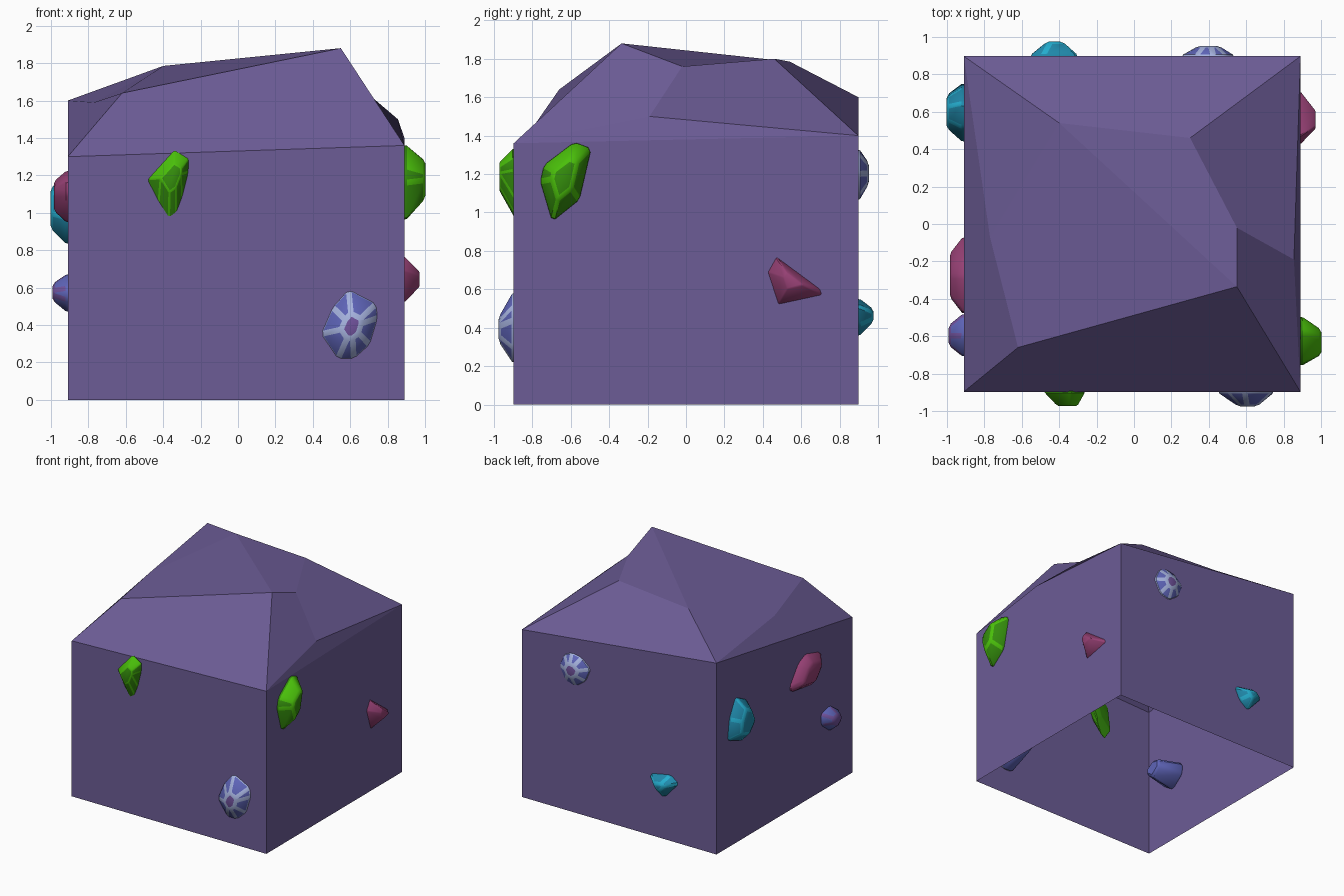
import bpy, bmesh, math
from mathutils import Vector

if "Cube" in bpy.data.objects:
    bpy.data.objects.remove(bpy.data.objects["Cube"])


def material(name, r, g, b):
    m = bpy.data.materials.new(name)
    lin = [((c / 255 + 0.055) / 1.055) ** 2.4 if c > 10 else c / 255 / 12.92 for c in (r, g, b)]
    m.diffuse_color = (*lin, 1)
    m.use_nodes = True
    m.node_tree.nodes["Principled BSDF"].inputs["Base Color"].default_value = m.diffuse_color
    return m


STONE = material("purple stone", 108, 92, 150)
GREEN = material("deep green", 52, 142, 12)
LIME = material("bright green", 74, 192, 10)
TEAL = material("teal", 32, 138, 172)
AQUA = material("bright teal", 36, 172, 205)
PINK = material("rose", 150, 64, 116)
SLATE = material("slate blue", 94, 100, 184)
PALE = material("pale blue", 165, 178, 222)
MAUVE = material("mauve", 112, 82, 156)

X0, X1, Y0, Y1 = -0.91, 0.89, -0.897, 0.897


def finish(name, bm, mats):
    me = bpy.data.meshes.new(name)
    bm.to_mesh(me)
    bm.free()
    for m in mats:
        me.materials.append(m)
    ob = bpy.data.objects.new(name, me)
    bpy.context.collection.objects.link(ob)
    return ob


# rock block: open-bottomed walls under an irregular faceted top
def rock():
    pts = {
        "a": (X0, Y0, 0), "b": (X1, Y0, 0), "c": (X1, Y1, 0), "d": (X0, Y1, 0),
        "e": (X0, Y0, 1.30), "f": (X1, Y0, 1.36), "g": (X1, Y1, 1.40), "h": (X0, Y1, 1.60),
        "A": (-0.40, 0.54, 1.785), "B": (0.30, 0.46, 1.80), "C": (0.55, -0.02, 1.76),
        "D": (0.55, -0.335, 1.88), "E": (-0.62, -0.66, 1.64), "F": (0.855, -0.19, 1.50),
        "G": (-0.77, -0.07, 1.59),
    }
    bm = bmesh.new()
    v = {k: bm.verts.new(p) for k, p in pts.items()}
    walls = ["abfe", "bcgf", "cdhg", "daeh"]
    top = ["efDE", "fFCD", "fgF", "gBCF", "ghAB", "hGA", "heEG", "ADCB", "AGED"]
    for s in walls + top:
        bm.faces.new([v[k] for k in s])
    bmesh.ops.recalc_face_normals(bm, faces=bm.faces)
    bm.faces.ensure_lookup_table()
    if bm.faces[0].normal.y > 0:
        bmesh.ops.reverse_faces(bm, faces=bm.faces)
    finish("rock_block", bm, [STONE])


# wall side -> function placing (along, height, outward) and outward direction
SIDES = {
    "front": (lambda u, v, o: (u, Y0 - o, v), Vector((0, -1, 0))),
    "back": (lambda u, v, o: (u, Y1 + o, v), Vector((0, 1, 0))),
    "right": (lambda u, v, o: (X1 + o, u, v), Vector((1, 0, 0))),
    "left": (lambda u, v, o: (X0 - o, u, v), Vector((-1, 0, 0))),
}


# crystal: outline at the wall, smaller cap outside, smaller cap inside
def crystal(name, side, out, depth, outline, base, edge, cap, cap_scale=0.5, drop=0.0, width=0.016):
    place, n = SIDES[side]
    cu = sum(p[0] for p in outline) / len(outline)
    cv = sum(p[1] for p in outline) / len(outline)
    bm = bmesh.new()
    for scale, o, dz in ((1, 0, 0), (cap_scale, out, 0), (0.65, -depth, -drop)):
        for u, v in outline:
            bm.verts.new(place(cu + (u - cu) * scale, cv + (v - cv) * scale + dz, o))
    r = bmesh.ops.convex_hull(bm, input=bm.verts)
    bad = {g for g in r["geom_interior"] + r["geom_unused"] if isinstance(g, bmesh.types.BMVert)}
    bmesh.ops.delete(bm, geom=list(bad), context="VERTS")
    bmesh.ops.dissolve_limit(bm, angle_limit=math.radians(4), verts=bm.verts, edges=bm.edges)
    r = bmesh.ops.bevel(bm, geom=list(bm.edges), offset=width, segments=1, profile=0.5,
                        affect="EDGES", clamp_overlap=True, material=-1)
    rim = set(r["faces"])
    bmesh.ops.recalc_face_normals(bm, faces=bm.faces)
    for f in bm.faces:
        if f in rim:
            f.material_index = 1 if f.normal.dot(n) > 0.3 else 0
        elif f.normal.dot(n) > 0.98:
            f.material_index = 2
        elif base is GREEN and f.normal.z > 0.45:
            f.material_index = 1
    ob = finish(name, bm, [base, edge, cap])
    bpy.ops.object.select_all(action="DESELECT")
    ob.select_set(True)
    bpy.context.view_layer.objects.active = ob
    bpy.ops.object.shade_smooth_by_angle(angle=math.radians(35))


rock()

crystal("front_green_crystal", "front", 0.075, 0.09,
        [(-.39, 1.03), (-.485, 1.18), (-.34, 1.34), (-.26, 1.29), (-.265, 1.22), (-.32, 1.08)],
        GREEN, LIME, GREEN, drop=0.27)
crystal("front_blue_crystal", "front", 0.078, 0.25,
        [(.59, .60), (.745, .52), (.755, .44), (.71, .29), (.62, .21), (.53, .21), (.435, .35), (.50, .5)],
        SLATE, PALE, MAUVE, cap_scale=0.35, width=0.02)
crystal("right_green_crystal", "right", 0.112, 0.12,
        [(-.70, .94), (-.765, 1.16), (-.745, 1.25), (-.58, 1.375), (-.485, 1.34), (-.55, 1.06)],
        GREEN, LIME, GREEN)
crystal("right_rose_crystal", "right", 0.08, 0.12,
        [(.47, .77), (.425, .69), (.48, .52), (.71, .57), (.70, .60), (.53, .73)],
        PINK, PINK, PINK, cap_scale=0.35)
crystal("back_blue_crystal", "back", 0.055, 0.15,
        [(.55, 1.20), (.50, 1.31), (.426, 1.34), (.33, 1.32), (.24, 1.24), (.29, 1.12), (.39, 1.05), (.49, 1.08)],
        SLATE, PALE, MAUVE, cap_scale=0.4)
crystal("back_teal_crystal", "back", 0.08, 0.12,
        [(-.285, .52), (-.34, .41), (-.43, .34), (-.575, .50), (-.49, .56)],
        TEAL, AQUA, TEAL, cap_scale=0.35)
crystal("left_teal_crystal", "left", 0.092, 0.12,
        [(.76, .89), (.735, 1.07), (.65, 1.23), (.51, 1.16), (.425, .97), (.56, .82)],
        TEAL, AQUA, TEAL, cap_scale=0.55)
crystal("left_rose_crystal", "left", 0.075, 0.12,
        [(-.06, 1.03), (-.07, .98), (-.36, .94), (-.49, 1.10), (-.475, 1.18), (-.28, 1.235), (-.18, 1.19)],
        PINK, PINK, PINK, cap_scale=0.55)
crystal("left_blue_crystal", "left", 0.082, 0.22,
        [(-.475, .65), (-.60, .68), (-.715, .60), (-.71, .53), (-.60, .455), (-.48, .55)],
        SLATE, MAUVE, MAUVE, cap_scale=0.45)
